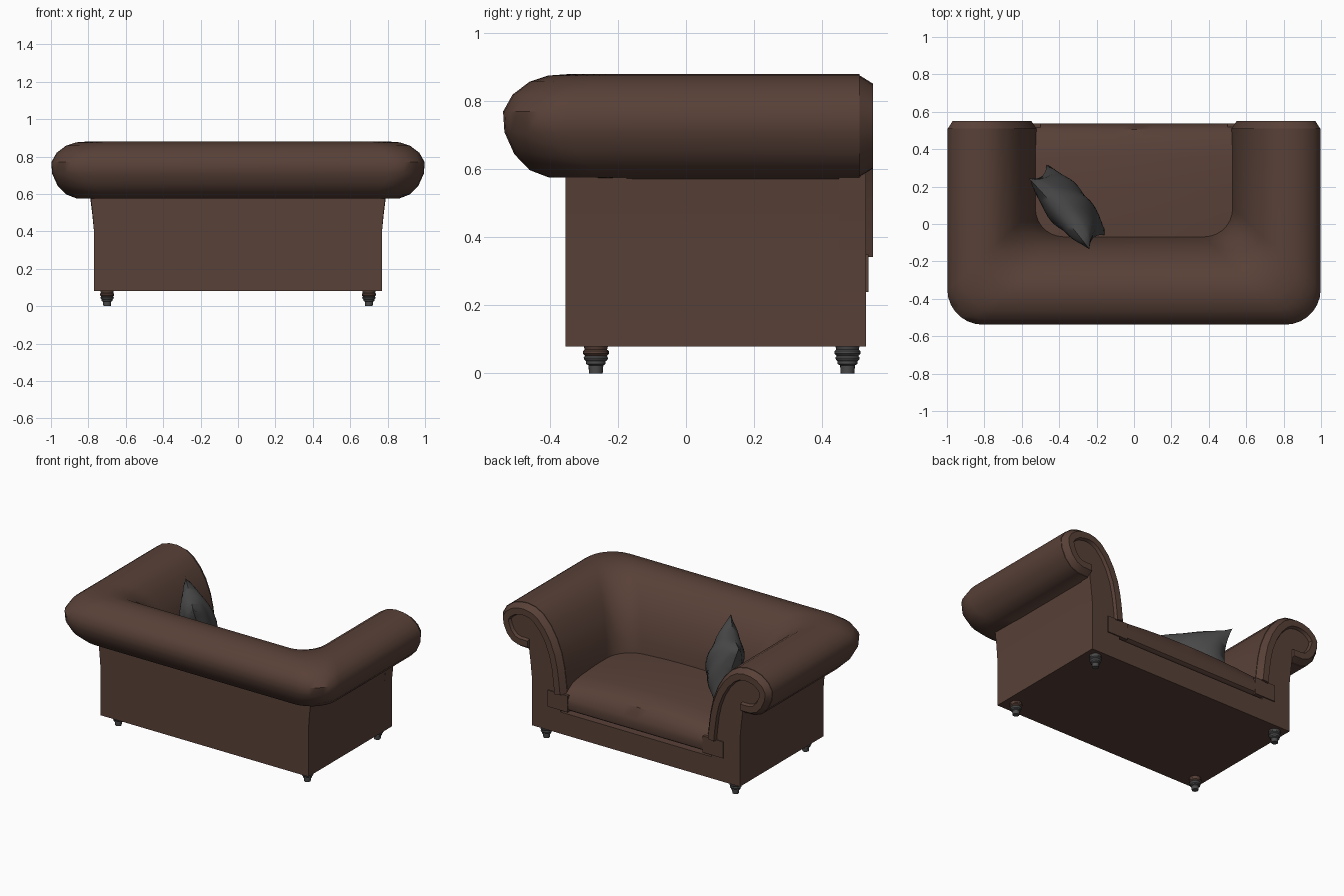
import bpy, bmesh, math
from mathutils import Vector

if "Cube" in bpy.data.objects:
    bpy.data.objects.remove(bpy.data.objects["Cube"])


def material(name, rgb):
    m = bpy.data.materials.new(name)
    m.diffuse_color = (*rgb, 1)
    m.use_nodes = True
    m.node_tree.nodes["Principled BSDF"].inputs["Base Color"].default_value = m.diffuse_color
    return m


BROWN = material("brown leather", (0.098, 0.052, 0.039))
GREY = material("dark grey", (0.070, 0.070, 0.070))


def finish(bm, name, mats, angle=40, mirror=False):
    bmesh.ops.remove_doubles(bm, verts=bm.verts, dist=1e-5)
    bmesh.ops.recalc_face_normals(bm, faces=bm.faces)
    me = bpy.data.meshes.new(name)
    bm.to_mesh(me)
    bm.free()
    ob = bpy.data.objects.new(name, me)
    bpy.context.collection.objects.link(ob)
    for m in mats:
        me.materials.append(m)
    bpy.ops.object.select_all(action='DESELECT')
    ob.select_set(True)
    bpy.context.view_layer.objects.active = ob
    bpy.ops.object.shade_smooth_by_angle(angle=math.radians(angle))
    if mirror:
        ob.modifiers.new("mirror", 'MIRROR').use_axis[0] = True
    return ob


def loft(rings):
    """Closed cross-sections joined in order, with both ends capped."""
    bm = bmesh.new()
    vs = [[bm.verts.new(p) for p in r] for r in rings]
    n = len(rings[0])
    for a, b in zip(vs, vs[1:]):
        for i in range(n):
            j = (i + 1) % n
            bm.faces.new((a[i], a[j], b[j], b[i]))
    bm.faces.new(vs[0])
    bm.faces.new(vs[-1])
    return bm


def prism(name, poly, y0, y1, mirror=False):
    bm = loft([[(x, y, z) for x, z in poly] for y in (y0, y1)])
    return finish(bm, name, [BROWN], 30, mirror)


def rect(x0, x1, z0, z1):
    return [(x0, z0), (x1, z0), (x1, z1), (x0, z1)]


# Rolled cross-section: (distance outward from the inner seat edge, height)
IN_X, IN_Y = 0.52, -0.06
PROFILE = [(0, .35), (.008, .43), (.02, .52), (.04, .61), (.075, .70), (.12, .775),
           (.175, .835), (.23, .868), (.29, .88), (.345, .876), (.40, .858), (.45, .82),
           (.478, .77), (.474, .71), (.445, .645), (.40, .598), (.345, .577), (.27, .575)]


# Arms and back: the section lofted round a U with rounded corners
def section(k, end=False):
    pts = []
    for d, z in PROFILE:
        r = .15 + .08 * d
        cx, cy = IN_X + d - r, IN_Y - d + r
        if end:
            pts.append((IN_X + d, .51, z))
        else:
            pts.append((cx + r * math.cos(k), cy - r * math.sin(k), z))
    return pts


half = [section(0, True)] + [section(math.pi / 2 * i / 7) for i in range(8)]
other = [[(-x, y, z) for x, y, z in r] for r in reversed(half)]
finish(loft(half + other), "rolled_arms_and_back", [BROWN])


# Offset of the profile into the arm, used by the front band and panel
def inset(dist):
    out = []
    for i, p in enumerate(PROFILE):
        a = Vector(PROFILE[max(i - 1, 0)])
        b = Vector(PROFILE[min(i + 1, len(PROFILE) - 1)])
        t = (b - a).normalized()
        out.append((IN_X + p[0] + t.y * dist, p[1] - t.x * dist))
    return out


# Raised band that follows the scroll at each arm front
steps = [(0, .505), (.028, .55), (.07, .55), (.082, .52)]
lines = [[(x, y, z) for x, z in inset(d)] for d, y in steps]
finish(loft([list(r) for r in zip(*lines)]), "arm_front_band", [BROWN], 30, True)

# Flat panel inside the band, and the flared arm walls
prism("arm_front_panel",
      inset(.04) + [(.79, .58), (.78, .5), (.77, .4), (.77, .2), (.56, .2)], .45, .53, True)
prism("arm_wall", [(.56, .08), (.77, .08), (.77, .4), (.778, .5), (.79, .6), (.58, .6)],
      -.355, .529, True)
prism("back_wall", rect(-.77, .77, .08, .6), -.355, -.12)
prism("base", rect(-.77, .77, .08, .225), -.354, .53)
prism("cushion_corner", rect(.50, .65, .24, .35), .40, .537, True)

# Domed seat cushion with a rounded front
SEAT = [(-.14, .235), (-.14, .415), (.0, .42), (.2, .42), (.36, .41), (.45, .395), (.505, .365),
        (.532, .325), (.537, .29), (.53, .255), (.50, .235)]
rings = []
for i in range(13):
    x = -.56 + 1.12 * i / 12
    lift = .03 * (1 - (x / .56) ** 2)
    rings.append([(x, y, z + (lift if z > .36 else 0)) for y, z in SEAT])
finish(loft(rings), "seat_cushion", [BROWN])

# Turned feet; the pair under the back has brown upper rings
FOOT = [(.020, 0), (.022, .024), (.029, .028), (.029, .036), (.034, .040), (.036, .046),
        (.032, .052), (.038, .058), (.038, .066), (.033, .070), (.036, .082)]
for sx, side in ((-1, "left"), (1, "right")):
    for fy, place in ((-.265, "back"), (.475, "open")):
        bm = loft([[(sx * .70 + r * math.cos(a * math.pi / 8), fy + r * math.sin(a * math.pi / 8), z)
                    for a in range(16)] for r, z in FOOT])
        if place == "back":
            for f in bm.faces:
                f.material_index = int(f.calc_center_median().z > .05)
        finish(bm, f"{place}_{side}_foot", [GREY, BROWN])

# Pinched square pillow leaning in the corner
U = Vector((.65, -.76, 0)) * .25
V = Vector((-.095, -.075, .43)) * .5
N = U.cross(V).normalized()
C = Vector((-.353, .092, .625))
bm = bmesh.new()
S = 16
for sgn in (-1, 1):
    g = []
    for i in range(S + 1):
        row = []
        for j in range(S + 1):
            a, b = 2 * i / S - 1, 2 * j / S - 1
            fa, fb = 1 - a * a, 1 - b * b
            t = .105 * (fa * fb) ** .55
            t += .008 * fa * fb * math.sin(7 * a + 4 * b)
            row.append(bm.verts.new(C + U * a * (1 - .14 * fb) + V * b * (1 - .12 * fa) + N * sgn * t))
        g.append(row)
    for i in range(S):
        for j in range(S):
            bm.faces.new((g[i][j], g[i + 1][j], g[i + 1][j + 1], g[i][j + 1]))
finish(bm, "pillow", [GREY], 60)
